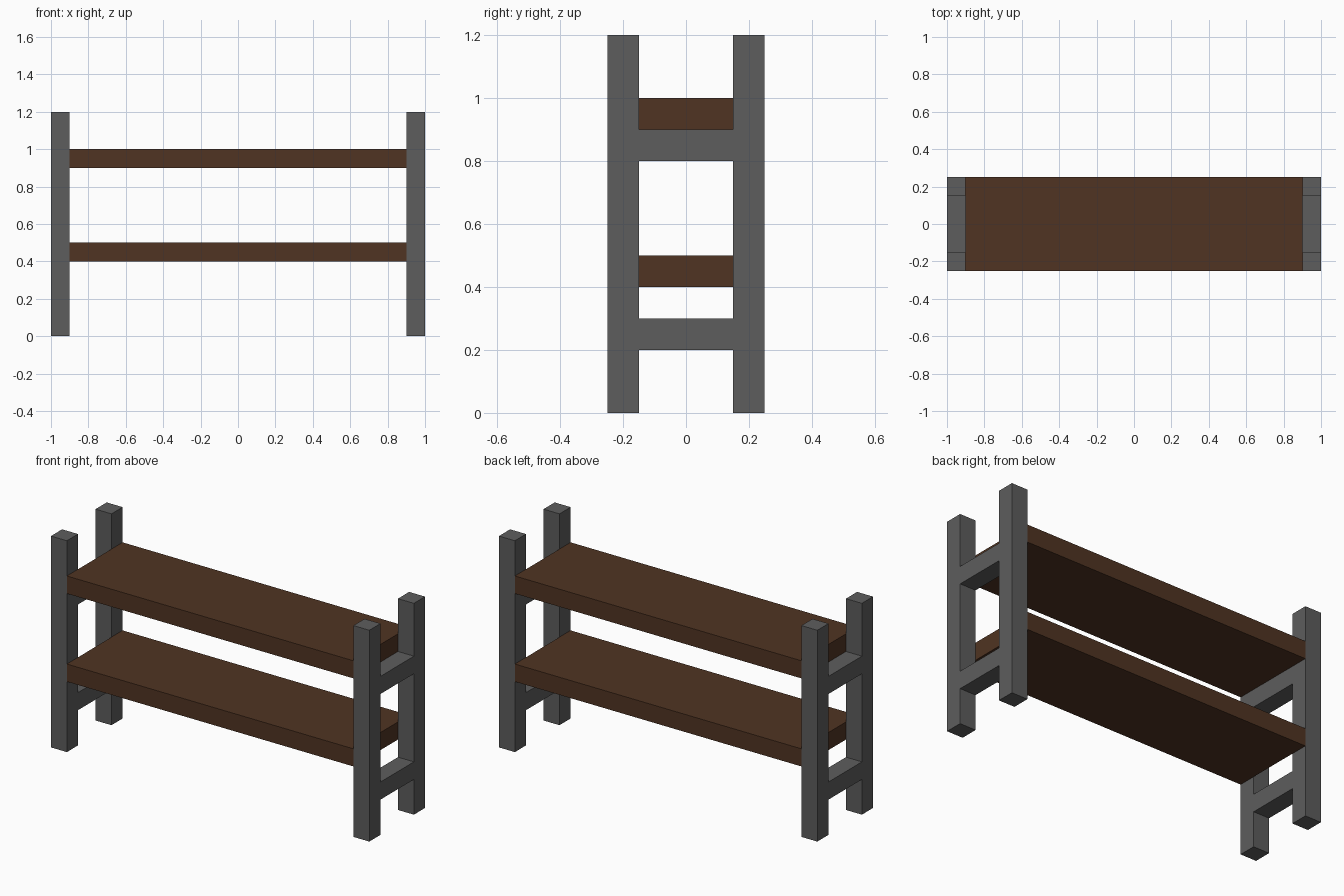
import bpy
import bmesh
from mathutils import Matrix, Vector

if "Cube" in bpy.data.objects:
    bpy.data.objects.remove(bpy.data.objects["Cube"])


def material(name, rgb):
    m = bpy.data.materials.new(name)
    m.diffuse_color = (*rgb, 1.0)
    m.use_nodes = True
    m.node_tree.nodes["Principled BSDF"].inputs["Base Color"].default_value = m.diffuse_color
    return m


GREY = material("dark grey metal", (0.11, 0.11, 0.11))
BROWN = material("dark brown wood", (0.08, 0.034, 0.016))


def box(name, lo, hi, mat):
    """Axis-aligned box between two corners."""
    lo, hi = Vector(lo), Vector(hi)
    bm = bmesh.new()
    bmesh.ops.create_cube(bm, size=1.0, matrix=Matrix.Diagonal((*(hi - lo), 1.0)))
    mesh = bpy.data.meshes.new(name)
    bm.to_mesh(mesh)
    bm.free()
    mesh.materials.append(mat)
    ob = bpy.data.objects.new(name, mesh)
    ob.location = (lo + hi) / 2
    bpy.context.collection.objects.link(ob)
    return ob


# End frames: two posts joined by two cross rails on each side
for side, x in (("left", -1.0), ("right", 0.9)):
    for end, y in (("front", -0.25), ("back", 0.15)):
        box(f"{end}_{side}_post", (x, y, 0), (x + 0.1, y + 0.1, 1.2), GREY)
    for level, z in (("lower", 0.2), ("upper", 0.8)):
        box(f"{level}_{side}_rail", (x, -0.15, z), (x + 0.1, 0.15, z + 0.1), GREY)

# Shelf boards spanning between the frames
for level, z in (("lower", 0.4), ("upper", 0.9)):
    box(f"{level}_shelf", (-0.9, -0.25, z), (0.9, 0.25, z + 0.1), BROWN)
